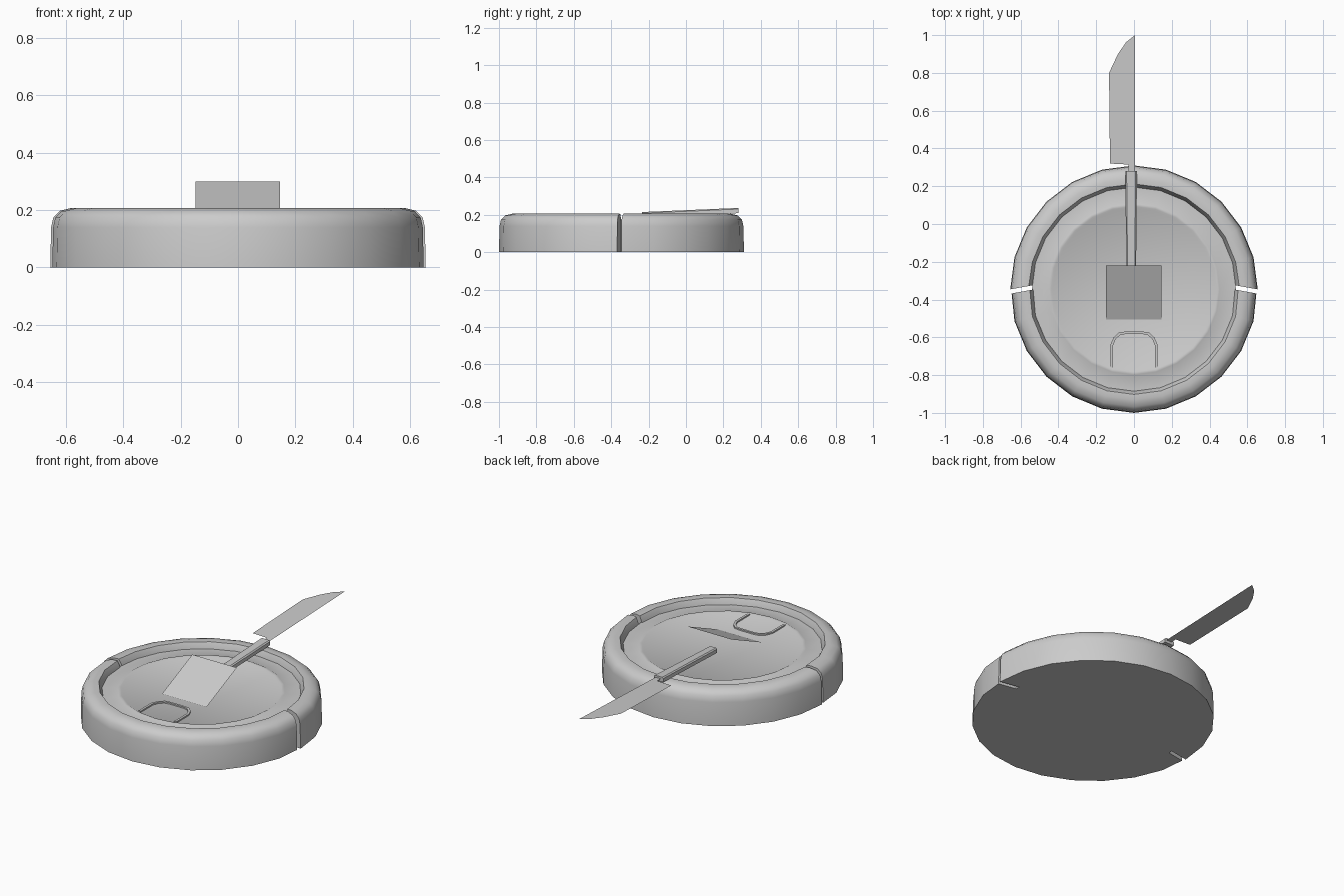
import bpy, bmesh, math
from mathutils import Vector

cube = bpy.data.objects.get("Cube")
if cube:
    bpy.data.objects.remove(cube, do_unlink=True)

SIDES = 24
CENTRE_Y = -0.345
PLATE_Z = 0.17

grey = bpy.data.materials.new("plain grey")
grey.use_nodes = True
grey.diffuse_color = (0.6, 0.6, 0.6, 1)
grey.node_tree.nodes["Principled BSDF"].inputs["Base Color"].default_value = (0.6, 0.6, 0.6, 1)


def finish(name, bm, smooth=False, closed=True):
    if closed:
        bmesh.ops.recalc_face_normals(bm, faces=bm.faces)
    mesh = bpy.data.meshes.new(name)
    bm.to_mesh(mesh)
    bm.free()
    mesh.materials.append(grey)
    obj = bpy.data.objects.new(name, mesh)
    bpy.context.collection.objects.link(obj)
    if smooth:
        bpy.ops.object.select_all(action='DESELECT')
        obj.select_set(True)
        bpy.context.view_layer.objects.active = obj
        bpy.ops.object.shade_smooth_by_angle(angle=math.radians(35))
    return obj


def on_circle(r, z, a):
    return Vector((r * math.cos(a), CENTRE_Y + r * math.sin(a), z))


def sheet(name, points):
    bm = bmesh.new()
    bm.faces.new([bm.verts.new(p) for p in points])
    return finish(name, bm, closed=False)


# Half of the rounded rim, with bent end cuts that leave a slit on each side
rim_profile = [(0.535, 0), (0.655, 0), (0.652, 0.14), (0.644, 0.175),
               (0.622, 0.197), (0.585, 0.206), (0.557, 0.205), (0.535, 0.16)]


def half_rim(name, side, gap):
    bm = bmesh.new()
    rows = []
    steps = SIDES // 2
    for i in range(steps + 1):
        row = []
        for r, z in rim_profile:
            p = on_circle(r, z, side * math.pi * i / steps)
            if i in (0, steps):
                p.y += 0.18 * (0.65 - r) - gap
                p.x *= 1 - gap / 2
            row.append(bm.verts.new(p))
        rows.append(row)
    n = len(rim_profile)
    for a, b in zip(rows, rows[1:]):
        for k in range(n):
            j = (k + 1) % n
            bm.faces.new((a[k], a[j], b[j], b[k]))
    bm.faces.new(rows[0])
    bm.faces.new(rows[-1])
    return finish(name, bm, smooth=True)


half_rim("back_rim", 1, 0)
half_rim("front_rim", -1, 0.022)

# Round plate with a low raised ring
plate_profile = [(0.43, PLATE_Z), (0.439, PLATE_Z + 0.005), (0.453, PLATE_Z + 0.005),
                 (0.463, PLATE_Z), (0.54, PLATE_Z), (0.54, 0)]
bm = bmesh.new()
rings = [[bm.verts.new(on_circle(r, z, math.tau * i / SIDES)) for i in range(SIDES)]
         for r, z in plate_profile]
for a, b in zip(rings, rings[1:]):
    for i in range(SIDES):
        j = (i + 1) % SIDES
        bm.faces.new((a[i], a[j], b[j], b[i]))
bm.faces.new(rings[0])
bm.faces.new(rings[-1])
finish("plate", bm, smooth=True)

# Arched ridge on the plate
outer = [(0.125, -0.76), (0.125, -0.64), (0.108, -0.6), (0.08, -0.575), (0.05, -0.57)]
inner = [(0.111, -0.76), (0.111, -0.643), (0.097, -0.61), (0.074, -0.588), (0.047, -0.583)]


def arch(points):
    return points + [(-x, y) for x, y in reversed(points)]


bm = bmesh.new()
loops = [[bm.verts.new((x, y, PLATE_Z - 0.005)) for x, y in arch(pts)] for pts in (outer, inner)]
for i in range(len(loops[0]) - 1):
    bm.faces.new((loops[0][i], loops[0][i + 1], loops[1][i + 1], loops[1][i]))
made = bmesh.ops.extrude_face_region(bm, geom=bm.faces[:])
bmesh.ops.translate(bm, vec=(0, 0, 0.013),
                    verts=[v for v in made["geom"] if isinstance(v, bmesh.types.BMVert)])
finish("arched_ridge", bm)

# Tilted square card
sheet("card", [(-0.148, -0.505, 0.174), (0.146, -0.505, 0.174),
               (0.146, -0.22, 0.3), (-0.148, -0.22, 0.3)])

# Tapered knife handle with chamfered long edges
bm = bmesh.new()
ends = []
for y, half, top in ((-0.235, 0.026, 0.215), (0.28, 0.031, 0.237)):
    section = [(-half, -0.028), (half, -0.028), (half, -0.006),
               (half - 0.007, 0), (0.007 - half, 0), (-half, -0.006)]
    ends.append([bm.verts.new((x - 0.015, y, top + z)) for x, z in section])
for k in range(6):
    j = (k + 1) % 6
    bm.faces.new((ends[0][k], ends[0][j], ends[1][j], ends[1][k]))
bm.faces.new(ends[0])
bm.faces.new(ends[1])
finish("knife_handle", bm)

# Thin blade with a curved tip, rising slightly along its length
blade = [(0.005, 0.27), (0.005, 1.0), (-0.042, 0.962), (-0.085, 0.9), (-0.132, 0.8),
         (-0.127, 0.32), (-0.03, 0.315), (-0.03, 0.27)]
sheet("knife_blade", [(x, y, 0.225 + 0.036 * (y - 0.28)) for x, y in blade])
